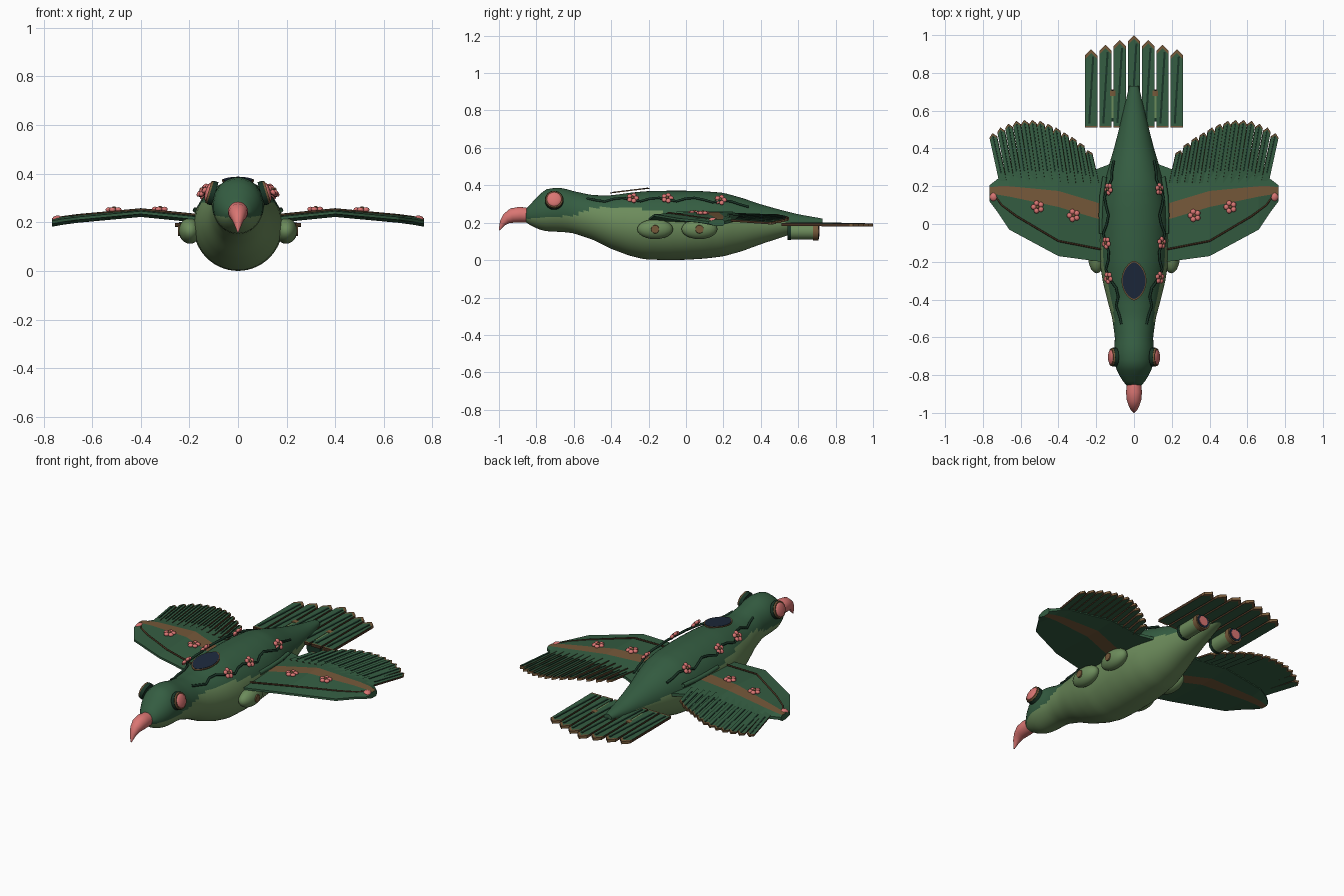
import bpy, bmesh, math
from mathutils import Vector, Matrix

if "Cube" in bpy.data.objects:
    bpy.data.objects.remove(bpy.data.objects["Cube"])

def mat(name, c):
    m = bpy.data.materials.new(name)
    m.diffuse_color = (*c, 1)
    m.use_nodes = True
    m.node_tree.nodes["Principled BSDF"].inputs["Base Color"].default_value = m.diffuse_color
    return m

GREEN = mat("dark_green", (0.035, 0.11, 0.054))
LIGHT = mat("moss_green", (0.15, 0.26, 0.105))
BROWN = mat("bark_brown", (0.18, 0.10, 0.042))
PINK = mat("coral_pink", (0.70, 0.18, 0.17))
NAVY = mat("navy_glass", (0.012, 0.022, 0.045))
VINE = mat("vine_green", (0.010, 0.035, 0.02))
DKBROWN = mat("dark_brown", (0.06, 0.03, 0.014))

def finish(name, bm, mats, smooth=None):
    bmesh.ops.recalc_face_normals(bm, faces=bm.faces[:])
    me = bpy.data.meshes.new(name)
    bm.to_mesh(me)
    bm.free()
    for m in mats:
        me.materials.append(m)
    ob = bpy.data.objects.new(name, me)
    bpy.context.collection.objects.link(ob)
    if smooth:
        bpy.ops.object.select_all(action='DESELECT')
        ob.select_set(True)
        bpy.context.view_layer.objects.active = ob
        bpy.ops.object.shade_smooth_by_angle(angle=math.radians(smooth))
    return ob

def interp(table, t, k=1):
    for a, b in zip(table, table[1:]):
        if t <= b[0]:
            f = max(0, (t - a[0]) / (b[0] - a[0]))
            return a[k] + (b[k] - a[k]) * f
    return table[-1][k]

def loft(name, rings, mats, rule=None, smooth=50):
    bm = bmesh.new()
    vs = [[bm.verts.new(p) for p in r] for r in rings]
    n = len(vs[0])
    for a, b in zip(vs, vs[1:]):
        for i in range(n):
            bm.faces.new((a[i], a[(i + 1) % n], b[(i + 1) % n], b[i]))
    bm.faces.new(vs[0])
    bm.faces.new(vs[-1])
    if rule:
        for f in bm.faces:
            f.material_index = rule(f.calc_center_median())
    return finish(name, bm, mats, smooth)

def ellipsoid(name, loc, size, m, axis=(0, 0, 1)):
    rot = Vector(axis).to_track_quat('Z', 'Y').to_matrix().to_4x4()
    bm = bmesh.new()
    bmesh.ops.create_uvsphere(bm, u_segments=20, v_segments=12, radius=1,
                              matrix=Matrix.Translation(loc) @ rot @ Matrix.Diagonal((*size, 1)))
    return finish(name, bm, [m], 60)

def disc(name, loc, axis, r, depth, m, r2=None):
    rot = Vector(axis).to_track_quat('Z', 'Y').to_matrix().to_4x4()
    bm = bmesh.new()
    bmesh.ops.create_cone(bm, cap_ends=True, segments=24, radius1=r, radius2=r2 or r, depth=depth,
                          matrix=Matrix.Translation(loc) @ rot)
    return finish(name, bm, [m], 40)

def tube(name, pts, r, m):
    cu = bpy.data.curves.new(name, 'CURVE')
    cu.dimensions = '3D'
    cu.bevel_depth = r
    cu.bevel_resolution = 1
    sp = cu.splines.new('POLY')
    sp.points.add(len(pts) - 1)
    for p, q in zip(sp.points, pts):
        p.co = (*q, 1)
    cu.materials.append(m)
    bpy.context.collection.objects.link(bpy.data.objects.new(name, cu))

def flower(name, loc, normal, r=0.035):
    base = Matrix.Translation(loc) @ Vector(normal).to_track_quat('Z', 'Y').to_matrix().to_4x4()
    bm = bmesh.new()
    for i in range(6):
        a = i * math.tau / 5
        off = (math.cos(a) * r * .6, math.sin(a) * r * .6, 0) if i < 5 else (0, 0, r * .2)
        s = r * (.42 if i < 5 else .27)
        old = set(bm.faces)
        bmesh.ops.create_uvsphere(bm, u_segments=10, v_segments=6, radius=s,
                                  matrix=base @ Matrix.Translation(off) @ Matrix.Diagonal((1, 1, .7, 1)))
        for f in set(bm.faces) - old:
            f.material_index = i // 5
    finish(name, bm, [PINK, BROWN], 60)

# Fuselage: y, half width, bottom, top
BODY = [(-.86, .035, .205, .27), (-.83, .06, .185, .30), (-.79, .085, .165, .345), (-.75, .10, .155, .378),
        (-.70, .106, .152, .387), (-.65, .104, .15, .383), (-.6, .101, .143, .368), (-.5, .115, .11, .347),
        (-.4, .142, .06, .346), (-.3, .166, .023, .36), (-.22, .179, .004, .368), (-.1, .184, 0, .371),
        (0, .185, .002, .371), (.1, .18, .008, .368), (.2, .165, .02, .36), (.3, .136, .048, .332),
        (.4, .106, .085, .298), (.5, .08, .118, .27), (.6, .056, .15, .245), (.73, .025, .185, .222)]
SPLIT = [(-.86, .22), (-.62, .235), (-.5, .28), (-.25, .275), (0, .24), (.3, .215), (.73, .19)]

def body_at(y):
    w, b, t = (interp(BODY, y, k) for k in (1, 2, 3))
    return w, (b + t) / 2, (t - b) / 2

def on_body(s, y, z):
    w, c, h = body_at(y)
    q = max(-.98, min(.98, (z - c) / h))
    x = s * w * math.sqrt(1 - q * q)
    return Vector((x, y, c + q * h)), Vector((x / w ** 2, 0, q / h)).normalized()

def ellipse(y, w, c, h, n=56):
    return [(w * math.cos(i * math.tau / n), y, c + h * math.sin(i * math.tau / n)) for i in range(n)]

ys = [-.86 + 1.59 * i / 56 for i in range(57)]
loft("fuselage", [ellipse(y, *body_at(y)) for y in ys], [LIGHT, GREEN],
     lambda c: int(c.z > interp(SPLIT, c.y)))

# Hooked beak: y, z, radius, tilt of the section
BEAK = [(-.84, .24, .038, 0), (-.89, .243, .042, 0), (-.93, .238, .039, .25),
        (-.96, .222, .029, .6), (-.98, .198, .018, .95), (-.998, .16, .003, 1.2)]
loft("beak", [[(r * math.cos(a), y - r * math.sin(a) * math.sin(t), z + r * math.sin(a) * math.cos(t))
               for a in (i * math.tau / 20 for i in range(20))] for y, z, r, t in BEAK], [PINK])

# Canopy: thin tilted teardrop plate with a rim
def canopy(name, k, lift, m):
    bm = bmesh.new()
    pts = []
    for i in range(32):
        a = i * math.tau / 32
        y = -.30 + .105 * k * math.cos(a)
        x = .066 * k * math.sin(a) * abs(math.sin(a)) ** .3
        pts.append(bm.verts.new((x, y, .369 + (y + .3) * .12 + lift)))
    f = bm.faces.new(pts)
    g = bmesh.ops.extrude_face_region(bm, geom=[f])
    bmesh.ops.translate(bm, verts=[v for v in g['geom'] if isinstance(v, bmesh.types.BMVert)], vec=(0, 0, .005))
    finish(name, bm, [m])
canopy("canopy_rim", 1, 0, BROWN)
canopy("canopy_glass", .92, .002, NAVY)

# Wing stations: x, leading y, band start, band end, trailing y, z
WING = [(.12, -.2, .01, .09, .32, .212), (.2, -.197, .03, .115, .29, .22), (.4, -.17, .09, .175, .29, .24),
        (.66, -.03, .145, .2, .27, .216), (.72, .06, .155, .2, .24, .208), (.765, .12, .16, .195, .205, .2)]

def wz(x):
    return interp(WING, x, 5)

def feather(name, base, tip, w, thick, roll=0, root=1, skew=-.04, quill=(.05, .91), chev=.02):
    # pointed plank: green faces, dark edges, brown chevron tip, dark quill on top
    base, tip = Vector(base), Vector(tip)
    d = tip - base
    n = d.length
    Y = d.normalized()
    X = Y.cross(Vector((0, 0, 1))).normalized()
    M = Matrix((X, Y, X.cross(Y))).transposed().to_4x4()
    M = Matrix.Translation(base) @ M @ Matrix.Rotation(roll, 4, 'Y')
    h, e = w / 2, n - w * .5
    bm = bmesh.new()
    # outline: root pair, inner pair, chevron start pair, shoulder pair, inner point, point
    co = [(-h, 0), (h, 0), (-h, .01), (h, .01), (-h, e - chev), (h, e - chev), (-h, e), (h, e), (0, n - chev), (0, n)]
    shapes = [((0, 1, 3, 2), root), ((2, 3, 5, 8, 4), 0), ((4, 8, 9, 6), 1), ((8, 5, 7, 9), 1)]
    top, bot = ([bm.verts.new(M @ Vector((x, y, z))) for x, y in co] for z in (thick / 2, -thick / 2))
    for L in (top, bot):
        for ids, mi in shapes:
            bm.faces.new([L[i] for i in ids]).material_index = mi
    loop = (0, 1, 3, 5, 7, 9, 6, 4, 2)
    for i, j in zip(loop, loop[1:] + loop[:1]):
        bm.faces.new((top[i], top[j], bot[j], bot[i])).material_index = 1 if {i, j} & {9, 6, 7} else 3
    old = set(bm.faces)
    q0, q1 = quill
    bmesh.ops.create_cube(bm, size=1, matrix=M @ Matrix.Translation((0, n * (q0 + q1) / 2, thick / 2))
                          @ Matrix.Rotation(skew, 4, 'Z') @ Matrix.Diagonal((w * .17, n * (q1 - q0), .006, 1)))
    for f in set(bm.faces) - old:
        f.material_index = 2
    finish(name, bm, [GREEN, BROWN, VINE, DKBROWN])

TIPS = [.39, .43, .46, .485, .51, .53, .545, .55, .55, .545, .53, .51, .48]
for s, side in ((-1, "left"), (1, "right")):
    # Wing panel with a brown band on both faces
    bm = bmesh.new()
    T, B = ([[bm.verts.new((s * st[0], y, st[5] + sg * th)) for y, th in zip(st[1:5], (.006, .018, .018, .008))]
             for st in WING] for sg in (1, -1))
    for L in (T, B):
        for a, b in zip(L, L[1:]):
            for i in range(3):
                bm.faces.new((a[i], a[i + 1], b[i + 1], b[i])).material_index = int(i == 1)
    for k in range(len(WING) - 1):
        for i in (0, 3):
            bm.faces.new((T[k][i], T[k + 1][i], B[k + 1][i], B[k][i]))
    for k in (0, -1):
        for i in range(3):
            bm.faces.new((T[k][i], T[k][i + 1], B[k][i + 1], B[k][i]))
    finish(f"wing_{side}", bm, [GREEN, BROWN])

    # Flight feathers
    for i, ty in enumerate(TIPS):
        x = .245 + i * .042
        bx = .205 + i * .0405
        feather(f"wing_feather_{side}_{i}", (s * bx, .215, wz(bx) + .006), (s * x, ty, wz(x) - .004),
                .040, .012, s * .2, 0, 0, (.2, .95), .011)

    # Wing trim, blossoms and tip light
    edge = [(.17, -.135), (.4, -.09), (.62, .04), (.7, .1), (.735, .15)]
    tube(f"wing_trim_{side}", [(s * x, y, wz(x) + .013) for x, y in edge], .005, DKBROWN)
    for i, (x, y) in enumerate([(.32, .045), (.51, .09)]):
        flower(f"wing_blossom_{side}_{i}", (s * x, y, wz(x) + .022), (0, 0, 1))
    ellipsoid(f"wing_tip_light_{side}", (s * .742, .145, .21), (.023, .026, .018), PINK)

    # Root fairing, vine and body blossoms
    tube(f"root_fairing_{side}", [(s * .172, -.05, .25), (s * .175, .05, .25), (s * .17, .15, .25),
                                  (s * .155, .25, .25)], .012, GREEN)
    pts = []
    for i in range(19):
        y = -.53 + i * .048
        z = interp([(-.53, .322), (-.3, .325), (.1, .325), (.33, .295)], y) + (.008, -.002, -.01, .004)[i % 4]
        p, nrm = on_body(s, y, z)
        pts.append((p.x * interp([(-.53, 1.0), (-.3, 1.22), (.33, 1.25)], y), y, z))
    tube(f"vine_{side}", pts, .007, VINE)
    for i, (x, y, z) in enumerate([(.137, -.285, .332), (.147, -.1, .332), (.135, .185, .322)]):
        flower(f"body_blossom_{side}_{i}", (s * x, y, z), on_body(s, y, z - .03)[1], .033)

    # Eye
    ax = Vector((s, 0, .3)).normalized()
    c = Vector((s * .104, -.705, .32))
    disc(f"eye_socket_{side}", c, ax, .05, .02, VINE)
    disc(f"eye_ring_{side}", c + ax * .013, ax, .049, .012, BROWN, .046)
    ellipsoid(f"eye_lens_{side}", c + ax * .018, (.04, .04, .013), PINK, ax)

    # Side pods with brown caps
    for i, y in enumerate((-.165, .072)):
        ellipsoid(f"side_pod_{side}_{i}", (s * .198, y, .165), (.046, .096, .053), LIGHT)
        disc(f"pod_cap_{side}_{i}", (s * .239, y, .165), (s, 0, 0), .024, .014, BROWN, .021)

    # Engine under the tail
    for nm, y, r, d, m in (("collar", .552, .045, .018, VINE), ("body", .615, .043, .14, LIGHT),
                           ("ring", .693, .047, .03, BROWN), ("throat", .7085, .039, .004, NAVY),
                           ("glow", .710, .028, .006, PINK)):
        disc(f"engine_{nm}_{side}", (s * .112, y, .153), (0, 1, 0), r, d, m)

# Tail fan
for i in range(-3, 4):
    feather(f"tail_feather_{i + 3}", (i * .0755, .51, .19),
            (i * .0755, (1.0, .975, .95, .925)[abs(i)], .188), .064, .016, skew=-.06)
